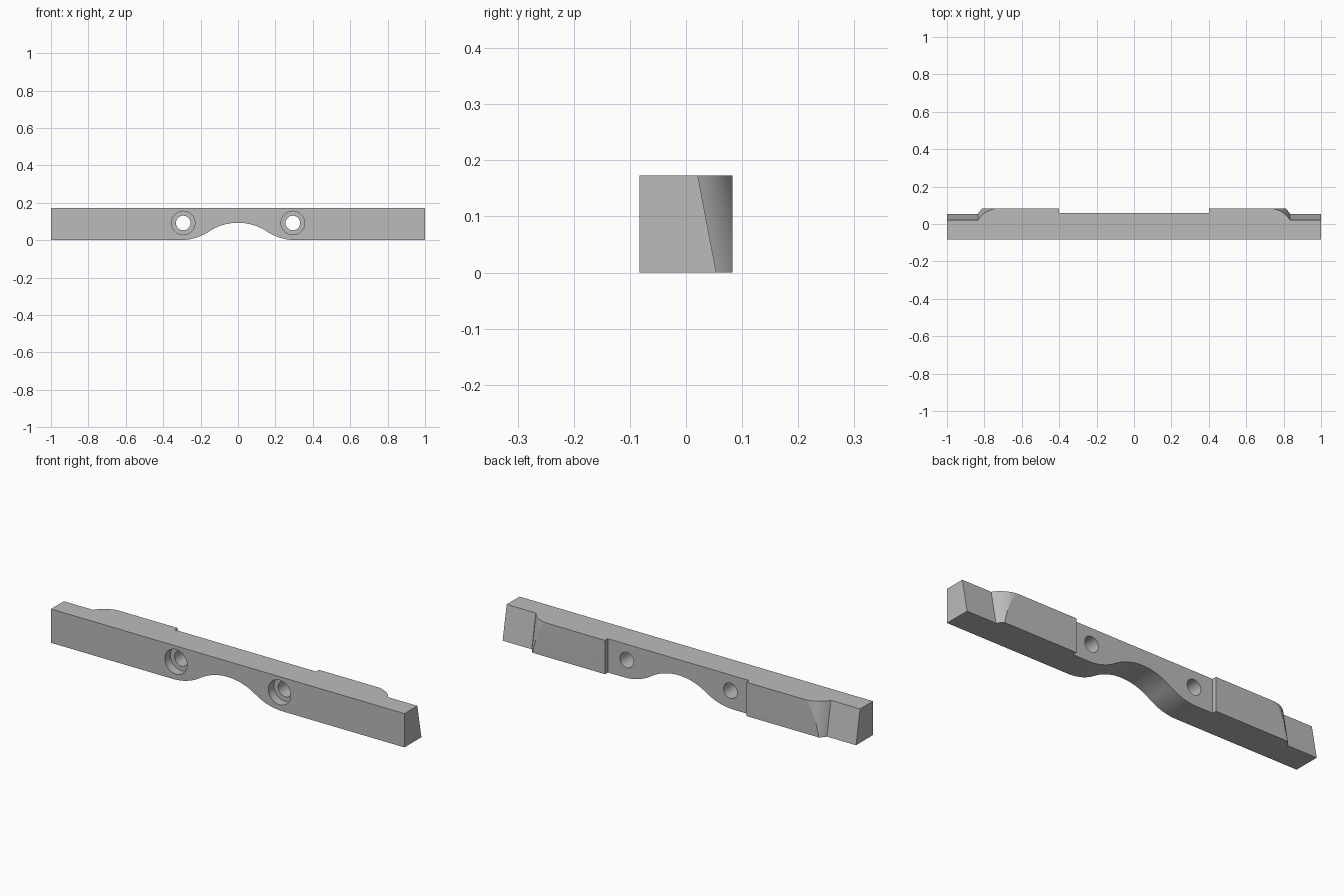
import bpy, bmesh, math
from mathutils import Vector

cube = bpy.data.objects.get("Cube")
if cube:
    bpy.data.objects.remove(cube, do_unlink=True)

H, D = 0.173, 0.083        # height and half depth
SLANT = 0.033              # lean of the tapered ends over the full height

grey = bpy.data.materials.new("plain_grey")
grey.use_nodes = True
grey.diffuse_color = (0.5, 0.5, 0.5, 1)
grey.node_tree.nodes["Principled BSDF"].inputs["Base Color"].default_value = (0.5, 0.5, 0.5, 1)


def prism(name, points, direction):
    """Extrude a closed outline of 3D points along a direction."""
    bm = bmesh.new()
    face = bm.faces.new([bm.verts.new(p) for p in points])
    new = bmesh.ops.extrude_face_region(bm, geom=[face])["geom"]
    moved = [v for v in new if isinstance(v, bmesh.types.BMVert)]
    bmesh.ops.translate(bm, verts=moved, vec=Vector(direction))
    bmesh.ops.recalc_face_normals(bm, faces=bm.faces)
    mesh = bpy.data.meshes.new(name)
    bm.to_mesh(mesh)
    bm.free()
    obj = bpy.data.objects.new(name, mesh)
    bpy.context.collection.objects.link(obj)
    return obj


def cut(body, cutter):
    """Subtract the cutter from the body and discard it."""
    cutter.hide_render = True
    mod = body.modifiers.new("cut", "BOOLEAN")
    mod.operation, mod.solver, mod.object = "DIFFERENCE", "EXACT", cutter
    bpy.context.view_layer.objects.active = body
    bpy.ops.object.modifier_apply(modifier=mod.name)
    bpy.data.objects.remove(cutter, do_unlink=True)


def circle(x, y, z, r, n=48):
    angles = [2 * math.pi * i / n for i in range(n)]
    return [(x + r * math.cos(a), y, z + r * math.sin(a)) for a in angles]


# Bar outline with an S-shaped arch underneath, made of tangent arcs
span, rise, steps = 0.31, 0.093, 14
radius = (span ** 2 + rise ** 2) / (4 * rise)
sweep = math.asin(span / 2 / radius)
side = []
for i in range(steps + 1):
    a = sweep * i / steps
    side.append((span - radius * math.sin(a), radius * (1 - math.cos(a))))
for i in range(steps - 1, -1, -1):
    a = sweep * i / steps
    side.append((radius * math.sin(a), rise - radius * (1 - math.cos(a))))
arch = side + [(-x, z) for x, z in reversed(side[:-1])]
outline = [(-1, 0), (-1, H), (1, H), (1, 0)] + arch
bar = prism("mounting_bar", [(x, -D, z) for x, z in outline], (0, 2 * D, 0))

# Shallow recess along the middle of the back
cut(bar, prism("recess_cutter", [(-0.4, 0.06, -0.1), (0.4, 0.06, -0.1),
                                 (0.4, 0.06, 0.3), (-0.4, 0.06, 0.3)], (0, 0.2, 0)))

# Leaning, rounded relief at both ends of the back
arc_start, arc_end, y_top, y_end = 0.72, 0.835, D + 0.001, 0.021
dx, dy = arc_end - arc_start, y_top - y_end
r = (dx ** 2 + dy ** 2) / (2 * dy)
turn = math.asin(dx / r)
relief = [(arc_start + r * math.sin(turn * i / 16),
           y_top - r * (1 - math.cos(turn * i / 16))) for i in range(17)]
relief += [(1.1, y_end), (1.1, 0.3), (arc_start, 0.3)]
tall = 2 * H
for s in (1, -1):
    base = [(s * x, y + SLANT * 1.5, -H / 2) for x, y in relief]
    cut(bar, prism("relief_cutter", base, (0, -SLANT * tall / H, tall)))

# Counterbored screw holes
for s in (1, -1):
    cut(bar, prism("hole_cutter", circle(s * 0.293, -0.2, 0.092, 0.039), (0, 0.4, 0)))
    cut(bar, prism("bore_cutter", circle(s * 0.293, -0.2, 0.092, 0.063), (0, 0.2 - D + 0.045, 0)))

# Colour and shading
bar.data.materials.clear()
bar.data.materials.append(grey)
for poly in bar.data.polygons:
    poly.material_index = 0
bpy.ops.object.select_all(action="DESELECT")
bar.select_set(True)
bpy.context.view_layer.objects.active = bar
bpy.ops.object.shade_smooth_by_angle(angle=math.radians(25))
